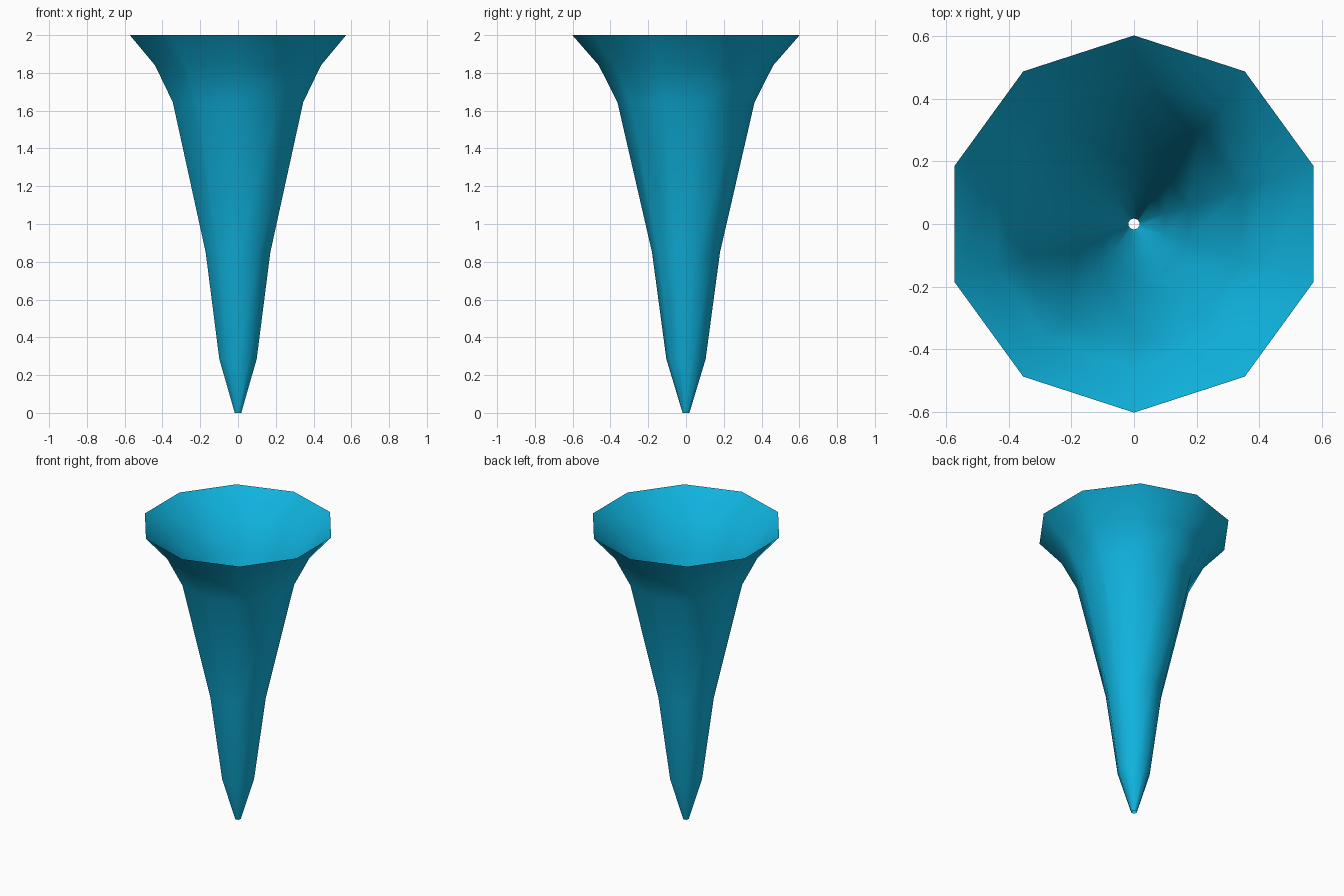
import bpy, bmesh, math

if "Cube" in bpy.data.objects:
    bpy.data.objects.remove(bpy.data.objects["Cube"])

SIDES = 10
# (radius, height) from the narrow tip to the flared rim
PROFILE = [(0.018, 0.0), (0.104, 0.285), (0.18, 0.85),
           (0.363, 1.645), (0.462, 1.84), (0.602, 2.0)]

blue = bpy.data.materials.new("bright_blue")
blue.diffuse_color = (0.005, 0.46, 0.75, 1.0)
blue.use_nodes = True
blue.node_tree.nodes["Principled BSDF"].inputs["Base Color"].default_value = blue.diffuse_color

# Flared horn: open ten-sided shell, corners on the y axis
bm = bmesh.new()
rings = []
for r, z in PROFILE:
    rings.append([bm.verts.new((r * math.sin(2 * math.pi * i / SIDES),
                                -r * math.cos(2 * math.pi * i / SIDES), z))
                  for i in range(SIDES)])
for low, high in zip(rings, rings[1:]):
    for i in range(SIDES):
        j = (i + 1) % SIDES
        face = bm.faces.new((low[i], low[j], high[j], high[i]))
        face.smooth = True

mesh = bpy.data.meshes.new("flared_horn")
bm.to_mesh(mesh)
bm.free()
mesh.materials.append(blue)
horn = bpy.data.objects.new("flared_horn", mesh)
bpy.context.collection.objects.link(horn)
